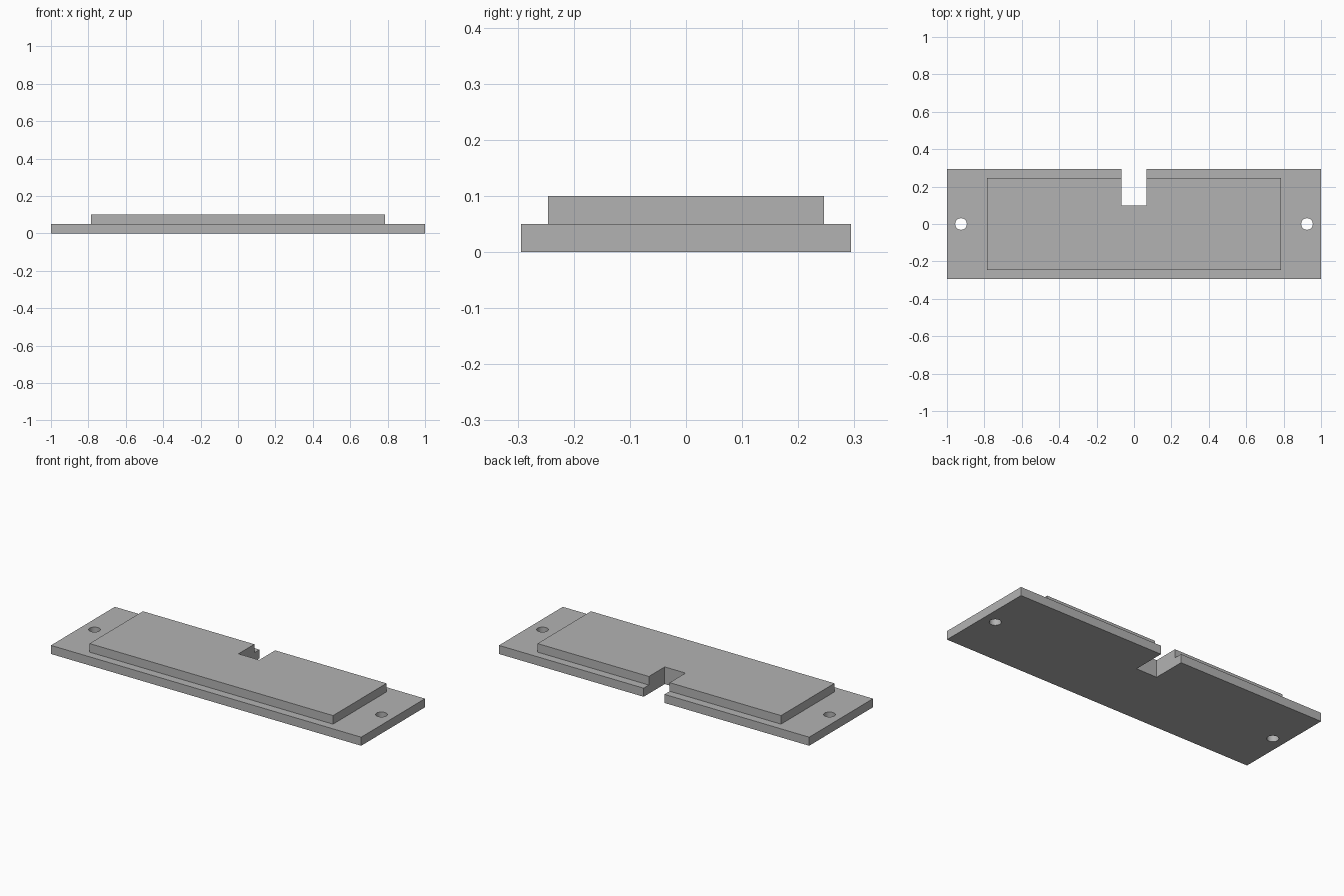
import bpy

default = bpy.data.objects.get("Cube")
if default:
    bpy.data.objects.remove(default, do_unlink=True)

# Single plain grey material
grey = bpy.data.materials.new("plain_grey")
grey.use_nodes = True
grey.diffuse_color = (0.45, 0.45, 0.45, 1)
grey.node_tree.nodes["Principled BSDF"].inputs["Base Color"].default_value = grey.diffuse_color


def box(name, x, y, z):
    """Box spanning the (low, high) ranges on each axis."""
    spans = (x, y, z)
    bpy.ops.mesh.primitive_cube_add(size=1, location=[(a + b) / 2 for a, b in spans])
    ob = bpy.context.object
    ob.name = name
    ob.scale = [b - a for a, b in spans]
    bpy.ops.object.transform_apply(location=True, rotation=False, scale=True)
    ob.data.materials.append(grey)
    return ob


def cut(ob, cutter):
    """Subtract the cutter from the part and discard it."""
    cutter.hide_render = True
    mod = ob.modifiers.new("cut", 'BOOLEAN')
    mod.operation = 'DIFFERENCE'
    mod.solver = 'EXACT'
    mod.object = cutter
    bpy.ops.object.select_all(action='DESELECT')
    ob.select_set(True)
    bpy.context.view_layer.objects.active = ob
    bpy.ops.object.modifier_apply(modifier=mod.name)
    bpy.data.objects.remove(cutter, do_unlink=True)


THICK = 0.05

# Stepped plates
base = box("base_plate", (-1, 1), (-0.294, 0.294), (0, THICK))
raised = box("raised_plate", (-0.785, 0.785), (-0.246, 0.246), (THICK, 2 * THICK))

# Notch through both plates at the back edge
for plate in (base, raised):
    cut(plate, box("notch_cutter", (-0.067, 0.067), (0.1, 0.5), (-0.1, 0.2)))

# Mounting hole at each end of the base
for side in (-1, 1):
    bpy.ops.mesh.primitive_cylinder_add(vertices=32, radius=0.031, depth=0.3,
                                        location=(side * 0.925, 0, 0))
    hole = bpy.context.object
    hole.data.materials.append(grey)
    cut(base, hole)

# Smooth hole walls, sharp plate edges
for plate in (base, raised):
    bpy.ops.object.select_all(action='DESELECT')
    plate.select_set(True)
    bpy.context.view_layer.objects.active = plate
    bpy.ops.object.shade_smooth_by_angle()
